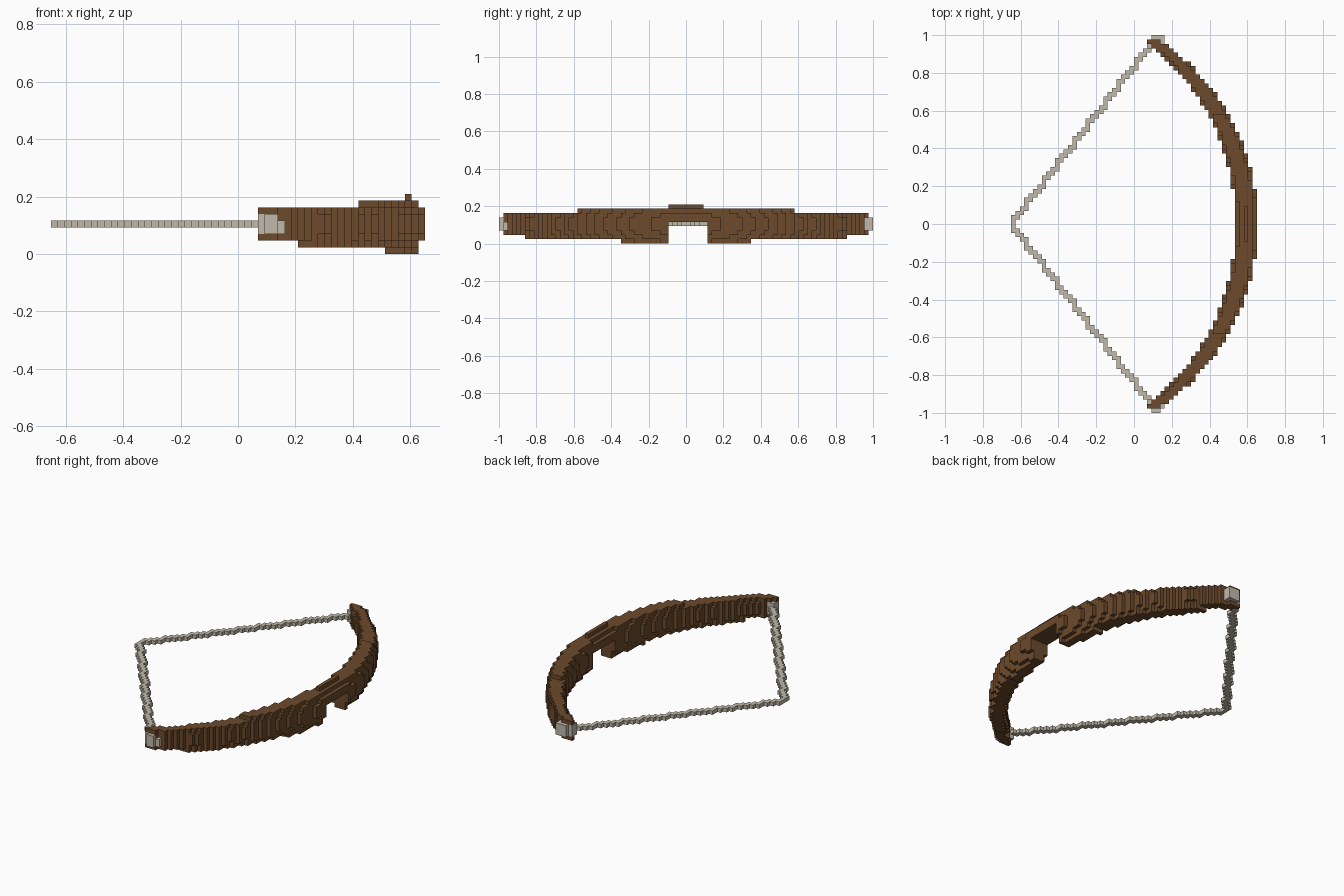
import bpy
import bmesh
from math import sqrt, floor
from mathutils import Vector

cube = bpy.data.objects.get("Cube")
if cube:
    bpy.data.objects.remove(cube, do_unlink=True)

V = 2 / 86   # edge length of one block


def material(name, rgb):
    m = bpy.data.materials.new(name)
    m.use_nodes = True
    m.diffuse_color = (*rgb, 1)
    m.node_tree.nodes["Principled BSDF"].inputs["Base Color"].default_value = (*rgb, 1)
    return m


def blocks(name, cells, mat):
    """Build the outer skin of a set of unit blocks."""
    bm = bmesh.new()
    verts = {}

    def vert(p):
        key = tuple(round(c) for c in p)
        if key not in verts:
            verts[key] = bm.verts.new(Vector(key) * V)
        return verts[key]

    for cell in sorted(cells):
        low = Vector(cell)
        for axis in range(3):
            u, w, n = Vector(), Vector(), Vector()
            n[axis] = u[(axis + 1) % 3] = w[(axis + 2) % 3] = 1
            for side in (0, 1):
                step = n if side else -n
                if tuple(int(c) for c in low + step) in cells:
                    continue
                base = low + n * side
                ring = [base, base + u, base + u + w, base + w]
                if not side:
                    ring.reverse()
                bm.faces.new([vert(p) for p in ring])
    mesh = bpy.data.meshes.new(name)
    bm.to_mesh(mesh)
    bm.free()
    mesh.materials.append(mat)
    obj = bpy.data.objects.new(name, mesh)
    bpy.context.collection.objects.link(obj)
    return obj


def box(xs, ys, zs):
    return {(i, j, k) for i in range(*xs) for j in range(*ys) for k in range(*zs)}


def arc(peak, radius, y):
    return peak - radius + sqrt(radius ** 2 - y ** 2)


wood = material("brown wood", (0.15, 0.068, 0.025))
cord = material("pale cord", (0.53, 0.49, 0.40))

# Stave: rounded section between an outer and an inner arc;
# each layer has a reach along the bow and a share of the full width
reach = [0.35, 0.85, 1, 1, 1, 1, 1, 0.58, 0.1]
share = [0.5, 0.75, 0.93, 1, 1, 1, 0.93, 0.75, 0.2]
stave = set()
for j in range(-42, 42):
    y = (j + 0.5) * V
    outer, inner = arc(0.653, 1.177, y), arc(0.537, 1.228, y)
    mid, half = (outer + inner) / 2, (outer - inner) / 2
    for k in range(9):
        if abs(y) > reach[k]:
            continue
        stave.add((floor(mid / V), j, k))
        for i in range(-28, 28):
            if abs((i + 0.5) * V - mid) <= half * share[k]:
                stave.add((i, j, k))

# Arrow window through the lower half of the grip
stave -= box((0, 28), (-4, 5), (0, 5))

# Tip caps holding the cord
front_cap = box((4, 6), (-43, -42), (3, 6)) | box((3, 5), (-42, -40), (3, 6))
front_cap |= box((5, 7), (-42, -40), (3, 5))
back_cap = box((4, 7), (42, 43), (3, 6)) | box((3, 4), (40, 42), (3, 6))
back_cap |= box((5, 7), (41, 42), (3, 6))
stave -= front_cap | back_cap

# Drawn cord: one block thick, stepping back to the nock point
string = set()
for j in range(41):
    start, end = (floor(-28 + 32 * t / 41) for t in (j, j + 0.99))
    for i in range(start, end + 1):
        string |= {(i, j, 4), (i, -1 - j, 4)}
string -= front_cap | back_cap | stave

blocks("bow_stave", stave, wood)
blocks("bow_string", string, cord)
blocks("front_tip_cap", front_cap, cord)
blocks("back_tip_cap", back_cap, cord)
